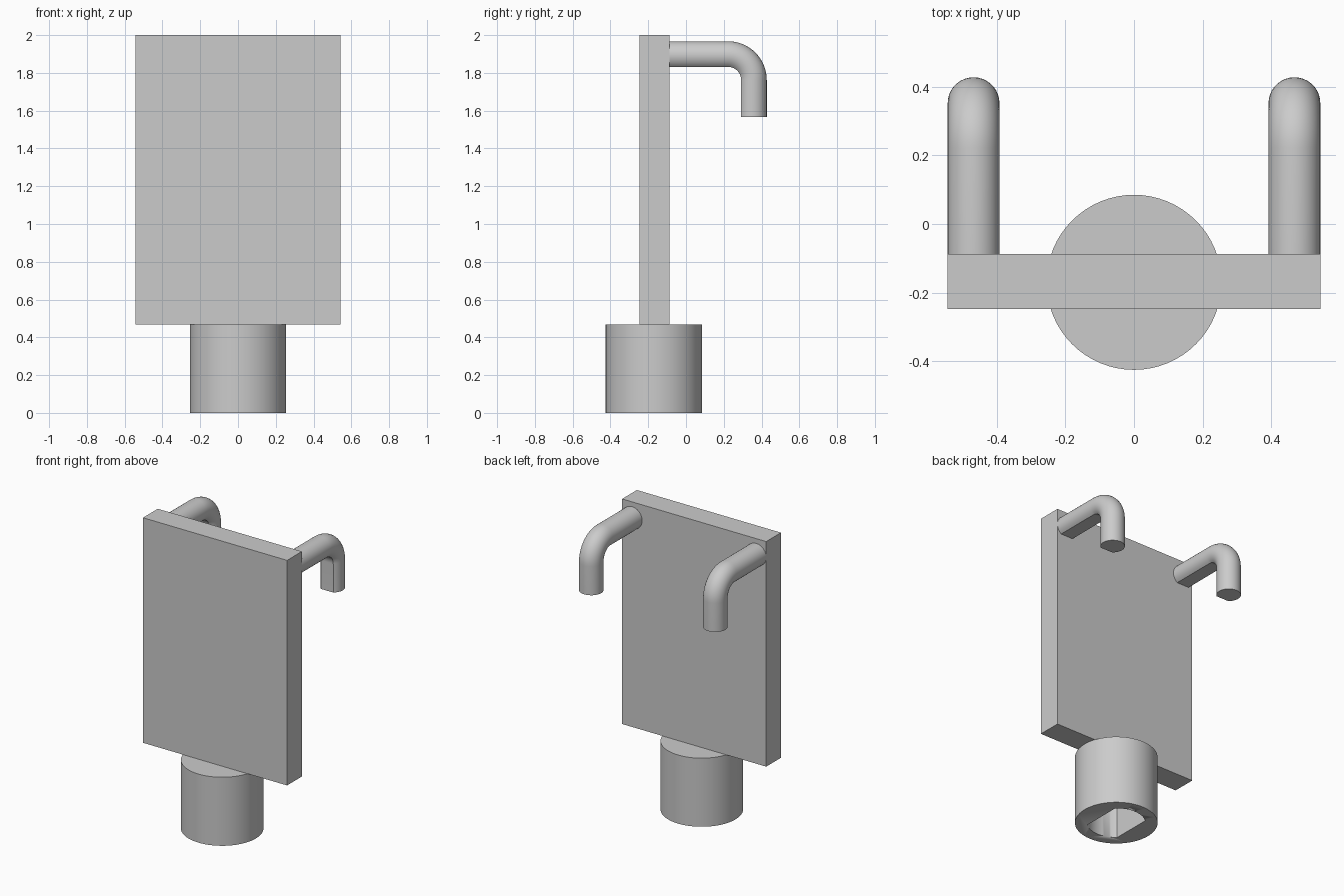
import bpy, bmesh, math
from mathutils import Vector

if "Cube" in bpy.data.objects:
    bpy.data.objects.remove(bpy.data.objects["Cube"], do_unlink=True)

grey = bpy.data.materials.new("plain grey")
grey.use_nodes = True
GREY = (0.6, 0.6, 0.6, 1)
grey.diffuse_color = GREY
grey.node_tree.nodes["Principled BSDF"].inputs["Base Color"].default_value = GREY


def finish(name, bm):
    bmesh.ops.recalc_face_normals(bm, faces=bm.faces[:])
    mesh = bpy.data.meshes.new(name)
    bm.to_mesh(mesh)
    bm.free()
    mesh.materials.append(grey)
    obj = bpy.data.objects.new(name, mesh)
    bpy.context.collection.objects.link(obj)
    bpy.ops.object.select_all(action='DESELECT')
    obj.select_set(True)
    bpy.context.view_layer.objects.active = obj
    bpy.ops.object.shade_smooth_by_angle(angle=math.radians(30))
    return obj


def skin(bm, rings):
    """Join rings of points with quads and cap both ends."""
    loops = [[bm.verts.new(p) for p in ring] for ring in rings]
    n = len(loops[0])
    for a, b in zip(loops, loops[1:]):
        for i in range(n):
            j = (i + 1) % n
            bm.faces.new((a[i], a[j], b[j], b[i]))
    bm.faces.new(loops[0])
    bm.faces.new(loops[-1])


def arc(radius, start, end, steps):
    return [(radius * math.cos(start + (end - start) * i / steps),
             radius * math.sin(start + (end - start) * i / steps))
            for i in range(steps + 1)]


# Upright plate
X, FRONT, BACK, BASE_TOP = 0.543, -0.247, -0.088, 0.467
bm = bmesh.new()
skin(bm, [[(-X, FRONT, z), (X, FRONT, z), (X, BACK, z), (-X, BACK, z)]
          for z in (BASE_TOP, 2)])
finish("plate", bm)

# Round socket below the plate
CY = -0.17
bm = bmesh.new()
circle = arc(0.255, 0, math.tau, 64)[:-1]
skin(bm, [[(x, y + CY, z) for x, y in circle] for z in (0, BASE_TOP)])
socket = finish("socket", bm)

# Blind hole in the socket, with two flat sides
half = math.acos(0.12 / 0.18)
outline = (arc(0.18, half, math.pi - half, 16)
           + arc(0.18, math.pi + half, math.tau - half, 16))
bm = bmesh.new()
skin(bm, [[(x, y + CY, z) for x, y in outline] for z in (-0.1, 0.38)])
cutter = finish("socket_hole_cutter", bm)
cutter.hide_render = True
cut = socket.modifiers.new("hole", 'BOOLEAN')
cut.operation = 'DIFFERENCE'
cut.solver = 'EXACT'
cut.object = cutter
bpy.context.view_layer.objects.active = socket
bpy.ops.object.modifier_apply(modifier="hole")
bpy.data.objects.remove(cutter, do_unlink=True)

# Bent hooks: a round bar with a flat on its inner side
R, BEND = 0.0755, 0.13
flat = math.acos(0.06 / R)
section = arc(R, -(math.pi - flat), math.pi - flat, 28)
bend_y, bend_z = 0.222, 1.762
stations = [(BACK, bend_z + BEND, 0)]
for i in range(17):
    t = math.pi / 2 * i / 16
    stations.append((bend_y + BEND * math.sin(t), bend_z + BEND * math.cos(t), t))
stations.append((bend_y + BEND, 1.567, math.pi / 2))

for name, side in (("left_hook", 1), ("right_hook", -1)):
    bm = bmesh.new()
    skin(bm, [[Vector((side * 0.4675 + v, y + u * math.sin(t), z + u * math.cos(t)))
               for u, v in section] for y, z, t in stations])
    finish(name, bm)
